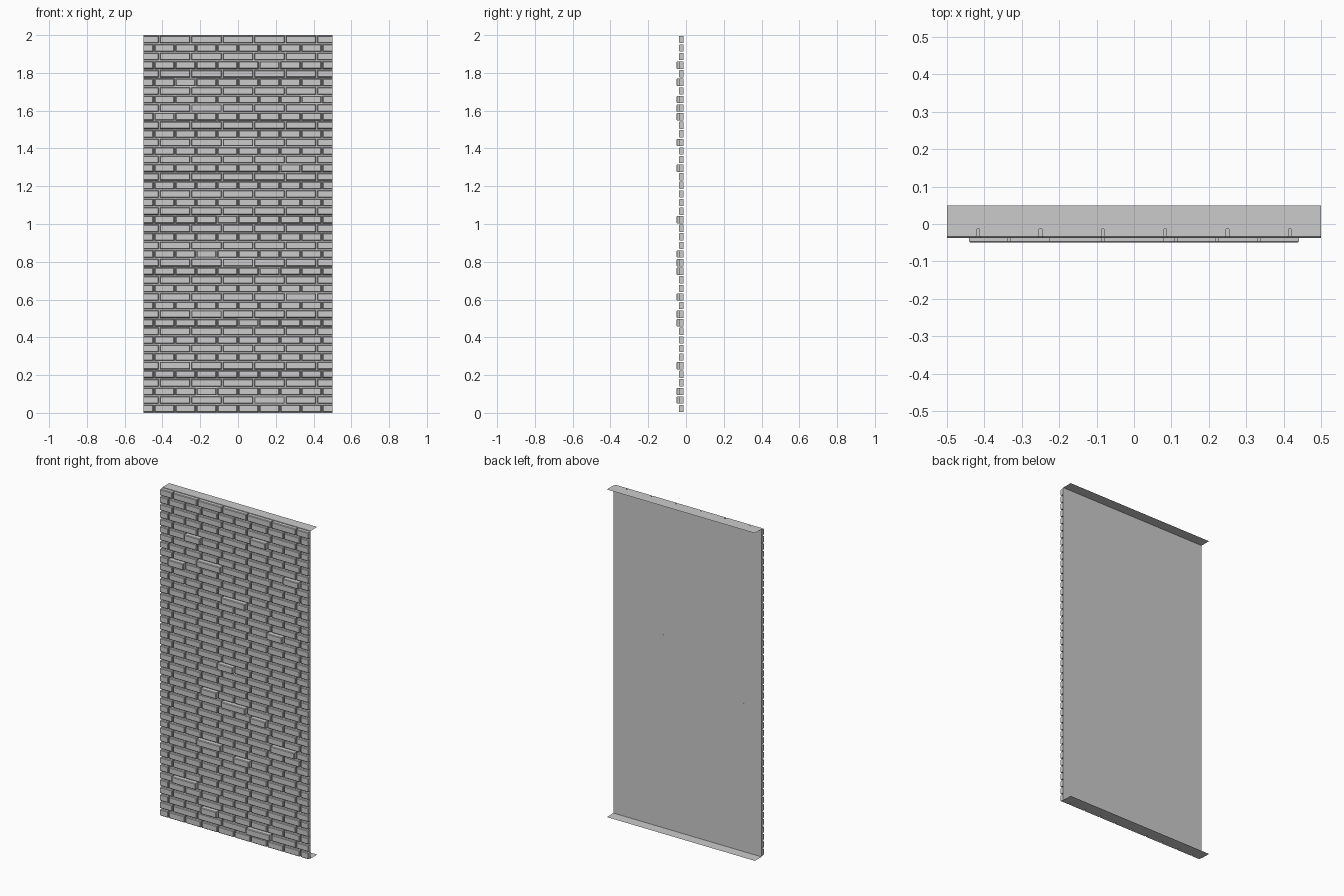
import bpy, bmesh

if "Cube" in bpy.data.objects:
    bpy.data.objects.remove(bpy.data.objects["Cube"])

ROWS, W, H = 44, 1.0, 2.0
PITCH = H / ROWS
BACK, FRONT, PROUD = -0.014, -0.037, -0.05   # panel plane, normal face, protruding face
GAP, BEV = 0.0035, 0.0035                    # half joint, edge chamfer

# protruding bricks: row from the top -> approximate brick centre in x
proud = {3: 0.167, 5: -0.278, 7: 0.389, 8: -0.167, 9: -0.389, 12: 0.0, 15: 0.278,
         21: -0.056, 25: -0.167, 26: 0.0, 27: 0.167, 30: 0.333, 32: -0.167,
         33: 0.056, 38: -0.333, 41: -0.167, 42: 0.167}


def make_object(name, bm):
    mesh = bpy.data.meshes.new(name)
    bm.to_mesh(mesh)
    bm.free()
    obj = bpy.data.objects.new(name, mesh)
    bpy.context.collection.objects.link(obj)
    return obj


def add_brick(bm, x0, x1, z0, z1, front, bev_l, bev_r):
    """Open-backed block with a chamfered front edge."""
    def ring(y, l, r, d):
        return [bm.verts.new(p) for p in ((x0 + l, y, z0 + d), (x1 - r, y, z0 + d),
                                          (x1 - r, y, z1 - d), (x0 + l, y, z1 - d))]
    rings = [ring(BACK, 0, 0, 0), ring(front + BEV, 0, 0, 0),
             ring(front, bev_l, bev_r, BEV)]
    for a, b in zip(rings, rings[1:]):
        for i in range(4):
            j = (i + 1) % 4
            bm.faces.new((a[i], a[j], b[j], b[i]))
    bm.faces.new(rings[-1])


# brick courses: alternating long (6 per width) and short (9 per width) rows
bm = bmesh.new()
for row in range(ROWS):
    z1 = H - row * PITCH - GAP
    z0 = H - (row + 1) * PITCH + GAP
    n = 6 if row % 2 == 0 else 9
    step = W / n
    joints = [-0.5] + [-0.5 + (i + 0.5) * step for i in range(n)] + [0.5]
    for i, (a, b) in enumerate(zip(joints, joints[1:])):
        first, last = i == 0, i == n
        out = row in proud and a < proud[row] < b
        add_brick(bm, a + (0 if first else GAP), b - (0 if last else GAP), z0, z1,
                  PROUD if out else FRONT, 0 if first else BEV, 0 if last else BEV)
bmesh.ops.recalc_face_normals(bm, faces=bm.faces)
make_object("bricks", bm)

# backing sheet with top and bottom flanges folded to the rear
bm = bmesh.new()
profile = [(0.05, 0), (BACK, 0), (BACK, H), (0.05, H)]
left = [bm.verts.new((-0.5, y, z)) for y, z in profile]
right = [bm.verts.new((0.5, y, z)) for y, z in profile]
for i in range(3):
    bm.faces.new((left[i], right[i], right[i + 1], left[i + 1]))
make_object("backing_sheet", bm)
